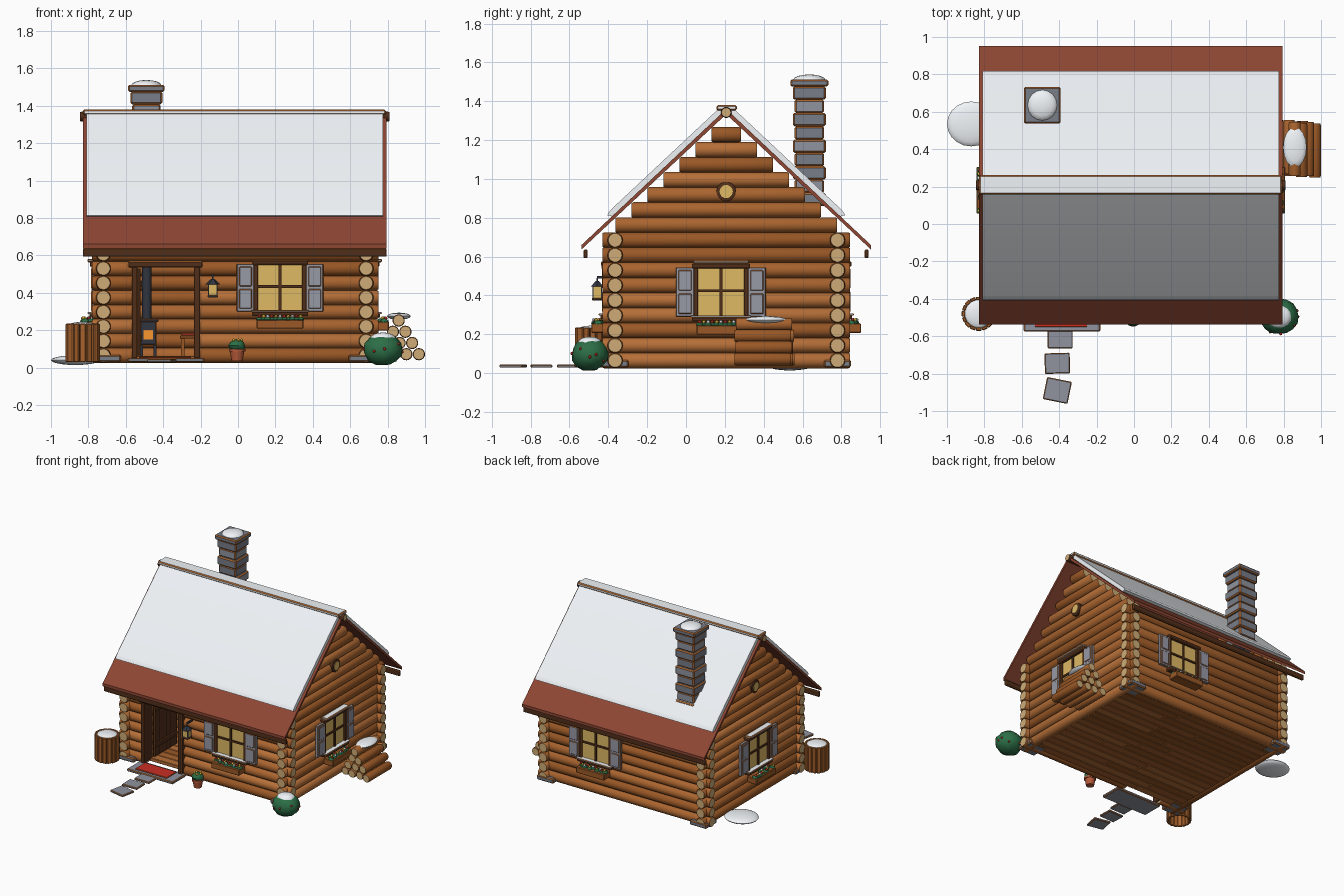
import bpy, bmesh, math, random
from mathutils import Matrix, Vector

if "Cube" in bpy.data.objects:
    bpy.data.objects.remove(bpy.data.objects["Cube"])
random.seed(4)

COL = dict(log=(168, 100, 50), log2=(152, 88, 42), log3=(180, 110, 58), end=(205, 170, 118),
           dark=(82, 50, 32), roof=(140, 72, 54), snow=(240, 244, 248), stone=(120, 124, 134),
           stone2=(142, 146, 156), shutter=(150, 152, 164), glass=(222, 184, 100), green=(48, 110, 72),
           red=(200, 50, 40), yellow=(235, 190, 60), pot=(180, 90, 60), iron=(52, 56, 66), fire=(250, 150, 50))
NAMES = list(COL)
MATS = []
for n, c in COL.items():
    m = bpy.data.materials.new(n)
    m.diffuse_color = tuple((v / 255) ** 2.2 for v in c) + (1,)
    m.use_nodes = True
    m.node_tree.nodes["Principled BSDF"].inputs["Base Color"].default_value = m.diffuse_color
    MATS.append(m)


class Part:
    """One named object gathered from several primitives."""
    def __init__(self, name):
        self.name, self.bm = name, bmesh.new()

    def box(self, x, y, z, mat, bev=0.0, rot=0.0):
        size = [b - a for a, b in (x, y, z)]
        mid = [(a + b) / 2 for a, b in (x, y, z)]
        M = Matrix.Translation(mid) @ Matrix.Rotation(rot, 4, 'Z') @ Matrix.Diagonal((*size, 1))
        vs = bmesh.ops.create_cube(self.bm, size=1, matrix=M)['verts']
        for f in {f for v in vs for f in v.link_faces}:
            f.material_index = NAMES.index(mat)
        if bev:
            es = list({e for v in vs for e in v.link_edges})
            bmesh.ops.bevel(self.bm, geom=es, offset=bev, segments=1, affect='EDGES', profile=0.5)

    def ball(self, c, r, mat, seg=16, noise=0.0):
        M = Matrix.Translation(c) @ Matrix.Diagonal((*r, 1))
        vs = bmesh.ops.create_uvsphere(self.bm, u_segments=seg, v_segments=max(6, seg // 2), radius=1, matrix=M)['verts']
        for v in vs:
            v.co = Vector(c) + (v.co - Vector(c)) * (1 + random.uniform(-noise, noise))
        for f in {f for v in vs for f in v.link_faces}:
            f.material_index = NAMES.index(mat)

    def lathe(self, prof, loc, axis, mat, cap=None, seg=14):
        rings = []
        for r, t in prof:
            ring = []
            for k in range(seg):
                a = math.tau * k / seg
                u, v = r * math.cos(a), r * math.sin(a)
                p = {'Z': (u, v, t), 'X': (t, u, v), 'Y': (v, t, u)}[axis]
                ring.append(self.bm.verts.new(Vector(loc) + Vector(p)))
            rings.append(ring)
        for a, b in zip(rings, rings[1:]):
            for k in range(seg):
                f = self.bm.faces.new((a[k], a[(k + 1) % seg], b[(k + 1) % seg], b[k]))
                f.material_index = NAMES.index(mat)
        for f in (self.bm.faces.new(rings[0][::-1]), self.bm.faces.new(rings[-1])):
            f.material_index = NAMES.index(cap or mat)

    def log(self, a, b, loc, axis, r=0.04):
        self.lathe([(r * .88, a), (r, a + .01), (r, b - .01), (r * .88, b)], loc, axis,
                   random.choice(('log', 'log', 'log2', 'log3')), 'end')

    def prism(self, pts, x0, x1, mat):
        A = [self.bm.verts.new((x0, *p)) for p in pts]
        B = [self.bm.verts.new((x1, *p)) for p in pts]
        n = len(pts)
        fs = [self.bm.faces.new(A[::-1]), self.bm.faces.new(B)]
        fs += [self.bm.faces.new((A[i], A[(i + 1) % n], B[(i + 1) % n], B[i])) for i in range(n)]
        for f in fs:
            f.material_index = NAMES.index(mat)

    def done(self, M=None):
        bmesh.ops.recalc_face_normals(self.bm, faces=self.bm.faces[:])
        me = bpy.data.meshes.new(self.name)
        self.bm.to_mesh(me)
        self.bm.free()
        for m in MATS:
            me.materials.append(m)
        me.shade_smooth()
        me.set_sharp_from_angle(angle=math.radians(35))
        ob = bpy.data.objects.new(self.name, me)
        bpy.context.collection.objects.link(ob)
        if M:
            ob.matrix_world = M


XL, XR, YF, YB, RY = -.72, .685, -.365, .78, .207    # wall centre lines and ridge
row = lambda i: .065 + .0775 * i

# log walls: front has the door gap, sides climb into the gables
p = Part('front_log_wall')
for i in range(9):
    for a, b in ([(-.78, -.55), (-.22, .75)] if i < 7 else [(-.78, .75)]):
        p.log(a, b, (0, YF, row(i)), 'X')
p.done()
p = Part('back_log_wall')
for i in range(9):
    p.log(-.78, .75, (0, YB, row(i)), 'X')
p.done()
for name, x in (('left_log_wall', XL), ('right_log_wall', XR)):
    p = Part(name)
    for i in range(16):
        h = .638 if i < 9 else (1.335 - row(i) - .036) / .94
        p.log(-h, h, (x, RY, row(i)), 'Y')
    p.done()

# plank floor and corner stones
p = Part('floor_planks')
for k in range(16):
    y, cut = -.34 + k * .069, random.uniform(-.4, .4)
    for a, b in ((-.71, cut), (cut + .004, .69)):
        p.box((a, b), (y, y + .066), (.035, .062), random.choice(('log', 'log2', 'log3')), .003)
p.done()
p = Part('corner_stones')
for x in (XL + .02, XR - .02):
    for y in (YF, YB):
        p.box((x - .075, x + .075), (y - .07, y + .07), (.03, .068), 'stone', .008)
p.done()

# roof, snow blankets, ridge and eave boards
p = Part('roof')
p.prism([(RY - .745, .66), (RY, 1.36), (RY + .745, .66), (RY + .745, .637), (RY, 1.333), (RY - .745, .637)], -.83, .795, 'roof')
p.done()
p = Part('roof_snow')
top = lambda d: 1.36 - .94 * d
for s in (-1, 1):
    prof = [(.588, top(.588)), (.612, top(.612) + .028), (.605, top(.605) + .036), (.59, top(.59) + .04),
            (.03, top(.03) + .038), (.01, top(.01))]
    p.prism([(RY + s * d, z) for d, z in prof], -.81, .775, 'snow')
p.box((-.83, .79), (.157, .262), (1.352, 1.38), 'snow', .008)
p.done()
p = Part('ridge_log')
p.lathe([(.024, -.845), (.028, -.835), (.028, .8), (.024, .81)], (0, RY, 1.342), 'X', 'dark', 'end')
p.done()
p = Part('eave_boards')
for y in (-.517, .93):
    p.box((-.83, .795), (y - .01, y + .01), (.593, .636), 'dark', .004)
p.done()

# chimney
p = Part('chimney')
for k in range(9):
    w, z = (.085, .076)[k % 2], .86 + k * .0685
    p.box((-.49 - w, -.49 + w), (.635 - w, .635 + w), (z, z + .069), ('stone', 'stone2')[k % 3 == 1], .009)
p.box((-.588, -.392), (.537, .733), (1.475, 1.512), 'stone', .008)
p.ball((-.49, .635, 1.51), (.08, .083, .028), 'snow')
p.done()

# windows with shutters and flower boxes, modelled facing -y then placed
def window(name, loc, ang, lintel_snow):
    p = Part(name)
    p.box((-.125, .125), (-.046, .046), (.3, .555), 'glass')
    for s in (-1, 1):
        p.box((s * .13 - .012, s * .13 + .012), (-.06, .05), (.295, .56), 'dark', .003)
        c = s * .185
        p.box((c - .047, c + .047), (-.062, -.038), (.3, .555), 'shutter', .004)
        for z0, z1 in ((.315, .42), (.435, .54)):
            p.box((c - .034, c + .034), (-.067, -.055), (z0, z1), 'shutter', .004)
    p.box((-.15, .15), (-.072, .05), (.55, .575), 'dark', .004)
    p.box((-.15, .15), (-.075, .05), (.277, .299), 'dark', .004)
    p.box((-.155, .155), (-.085, -.03), (.296, .308), 'snow', .004)
    p.box((-.008, .008), (-.055, .05), (.3, .555), 'dark')
    p.box((-.125, .125), (-.055, .05), (.427, .441), 'dark')
    if lintel_snow:
        p.box((-.145, .145), (-.085, -.03), (.573, .592), 'snow', .006)
    p.box((-.125, .125), (-.122, -.04), (.208, .256), 'log2', .004)
    for k in range(11):
        x = -.11 + k * .022
        y = -.085 + random.uniform(-.018, .018)
        p.ball((x, y, .257), (.018, .022, .016), 'green', 8)
        p.ball((x, y - .008, .274), (.009, .009, .009), ('red', 'yellow', 'snow')[k % 3], 8)
    p.done(Matrix.Translation(loc) @ Matrix.Rotation(ang, 4, 'Z'))

window('front_window', (.225, YF, 0), 0, False)
window('back_window', (.225, YB, 0), math.pi, False)
window('right_window', (XR, .18, -.01), math.pi / 2, True)
window('left_window', (XL, .18, -.01), -math.pi / 2, True)
p = Part('gable_vents')
for x, s in ((XR, 1), (XL, -1)):
    p.lathe([(.05, 0), (.05, s * .044), (.034, s * .05)], (x, RY, .935), 'X', 'dark', 'dark', 20)
    p.lathe([(.034, 0), (.034, s * .053)], (x, RY, .935), 'X', 'glass', 'glass', 20)
p.done()

# doorway with the door swung inward
p = Part('door_frame')
for a, b in ((-.567, -.538), (-.236, -.203)):
    p.box((a, b), (-.43, -.315), (.05, .54), 'dark', .004)
p.box((-.587, -.19), (-.435, -.31), (.535, .572), 'dark', .006)
p.done()
p = Part('open_door')
for k in range(4):
    y = -.32 + k * .072
    p.box((-.538, -.52), (y, y + .07), (.065, .53), 'dark', .003)
for z in (.14, .43):
    p.box((-.522, -.512), (-.31, -.04), (z, z + .035), 'dark', .002)
p.done()

# doorstep, mat and path
p = Part('doorstep')
p.box((-.59, -.18), (-.575, -.40), (.03, .052), 'stone2', .006)
p.done()
p = Part('door_mat')
p.box((-.53, -.25), (-.55, -.425), (.051, .06), 'red', .002)
p.done()
p = Part('path_stones')
for x, y, w, h, r in ((-.395, -.615, .135, .1, 0), (-.41, -.745, .135, .11, .03), (-.41, -.89, .135, .12, -.2)):
    p.box((x - w / 2, x + w / 2), (y - h / 2, y + h / 2), (.028, .045), 'stone2', .005, r)
p.done()

# stove and stool indoors
p = Part('stove')
p.box((-.525, -.435), (.56, .69), (.12, .25), 'iron', .006)
p.box((-.535, -.425), (.55, .70), (.245, .262), 'iron', .004)
p.box((-.505, -.455), (.553, .57), (.15, .2), 'fire')
for x in (-.515, -.445):
    for y in (.575, .675):
        p.box((x - .008, x + .008), (y - .008, y + .008), (.06, .125), 'iron')
p.lathe([(.025, .25), (.025, .95)], (-.487, .63, 0), 'Z', 'iron')
p.done()
p = Part('stool')
p.box((-.31, -.17), (.24, .38), (.155, .172), 'log2', .003)
p.box((-.305, -.175), (.245, .375), (.17, .187), 'red', .005)
for x in (-.295, -.185):
    for y in (.255, .365):
        p.box((x - .009, x + .009), (y - .009, y + .009), (.06, .157), 'log2')
p.done()

# lantern on a bracket
p = Part('lantern')
lx, ly = -.135, -.457
p.box((lx - .006, lx + .006), (ly, -.39), (.488, .5), 'iron')
p.box((lx - .003, lx + .003), (ly - .003, ly + .003), (.465, .49), 'iron')
p.lathe([(.04, .445), (.008, .475)], (lx, ly, 0), 'Z', 'iron', None, 6)
p.box((lx - .021, lx + .021), (ly - .021, ly + .021), (.385, .447), 'glass')
p.box((lx - .028, lx + .028), (ly - .028, ly + .028), (.375, .388), 'iron', .003)
for s in (-1, 1):
    for t in (-1, 1):
        p.box((lx + s * .022 - .003, lx + s * .022 + .003), (ly + t * .022 - .003, ly + t * .022 + .003), (.38, .447), 'iron')
p.done()

# barrel: ring of staves with bands and snow
p = Part('barrel')
for k in range(16):
    a = math.tau * k / 16
    p.box((-.83 + .082 * math.cos(a) - .009, -.83 + .082 * math.cos(a) + .009),
          (-.48 + .082 * math.sin(a) - .0155, -.48 + .082 * math.sin(a) + .0155), (.03, .235), ('log', 'log2')[k % 2], .004, a)
p.lathe([(.079, .19), (.079, .225)], (-.83, -.48, 0), 'Z', 'log2')
p.ball((-.83, -.48, .225), (.078, .078, .02), 'snow', 20)
p.done()

# bush, flower pot, snow drift, woodpile
p = Part('holly_bush')
p.ball((.775, -.495, .097), (.105, .095, .086), 'green', 16, .05)
p.ball((.775, -.495, .158), (.068, .062, .03), 'snow')
for k in range(9):
    a = k * 2.4
    z = random.uniform(-.4, .4)
    q = math.sqrt(1 - z * z)
    p.ball((.775 + .103 * q * math.cos(a), -.495 + .093 * q * math.sin(a), .097 + .085 * z), (.008,) * 3, 'red', 8)
p.done()
p = Part('flower_pot')
p.lathe([(.03, .035), (.038, .085), (.044, .085), (.044, .1)], (-.005, -.505, 0), 'Z', 'pot')
p.ball((-.005, -.505, .118), (.045, .042, .034), 'green', 12, .06)
for k in range(5):
    p.ball((-.005 + .024 * math.cos(k * 1.257), -.505 + .024 * math.sin(k * 1.257), .146), (.009,) * 3, 'yellow', 8)
p.done()
p = Part('snow_drift')
p.ball((-.87, .535, .04), (.13, .12, .026), 'snow', 20)
p.done()
p = Part('woodpile')
for r in range(4):
    for k in range(4 - r if r < 3 else 1):
        d = random.uniform(-.012, .012)
        p.log(-.145 + d, .145 + d, (.967 - .036 * r - .067 * k, .405, .072 + .06 * r), 'Y', .033)
p.ball((.86, .41, .275), (.063, .108, .019), 'snow')
p.done()
